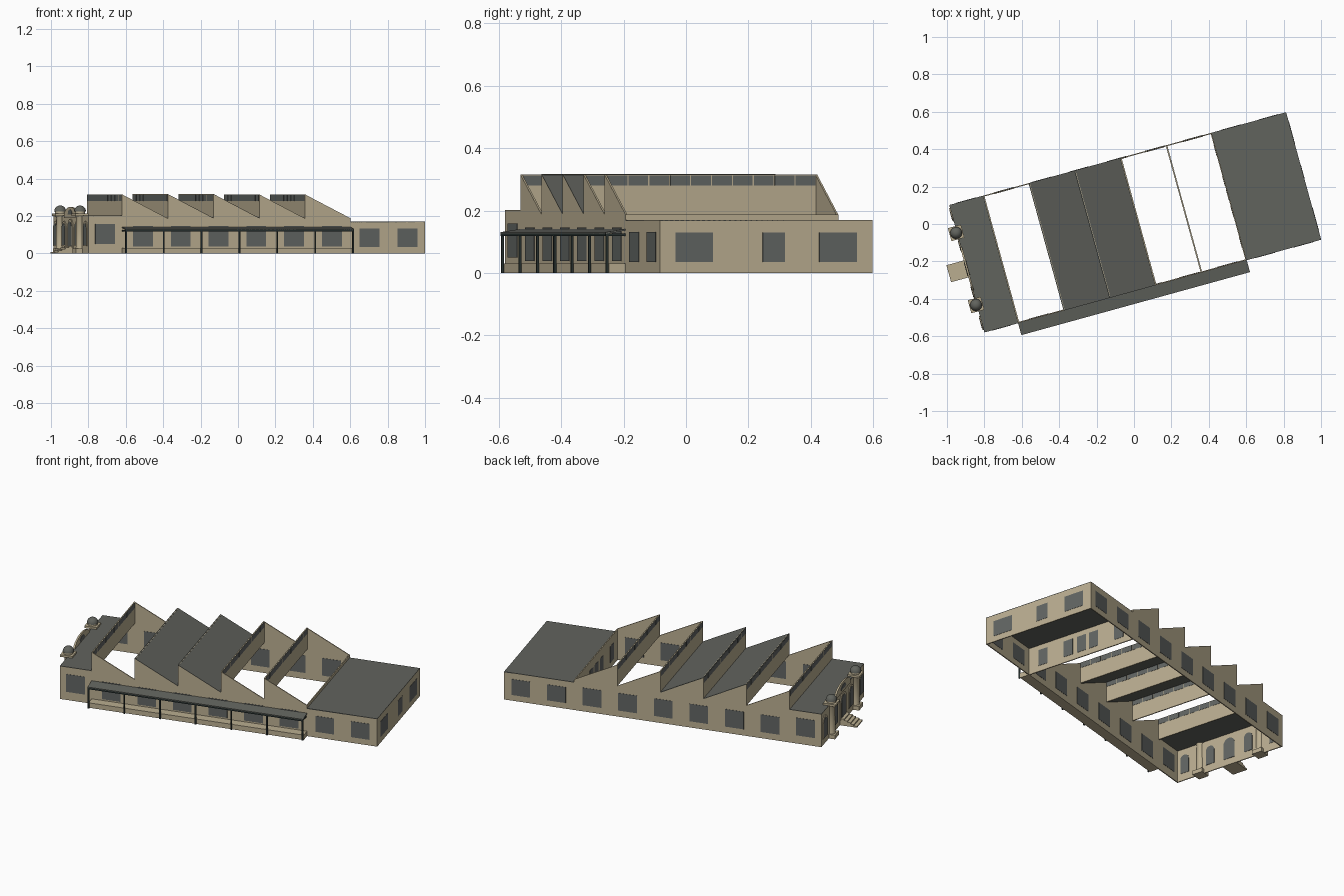
import bpy, bmesh
from math import pi, sin, cos, radians
from mathutils import Matrix, Vector

cube = bpy.data.objects.get("Cube")
if cube:
    bpy.data.objects.remove(cube)


def material(name, rgb):
    m = bpy.data.materials.new(name)
    m.use_nodes = True
    m.diffuse_color = (*rgb, 1)
    m.node_tree.nodes["Principled BSDF"].inputs["Base Color"].default_value = (*rgb, 1)
    return m


TAN = material("tan_plaster", (0.49, 0.42, 0.28))
ROOF = material("grey_roof", (0.12, 0.125, 0.11))
GLASS = material("grey_glass", (0.12, 0.13, 0.125))
IRON = material("dark_iron", (0.02, 0.03, 0.028))

# The plan is drawn along u (length) and v (width), then turned on the site
SITE = Matrix.Translation((-0.80, -0.58, 0)) @ Matrix.Rotation(radians(15.4), 4, 'Z')
LENGTH, WIDTH, T = 1.868, 0.707, 0.006
SAW0, SAW1, TEETH = 0.187, 1.455, 5
PITCH = (SAW1 - SAW0) / TEETH
VALLEY, RIDGE, FRONT_H, REAR_H = 0.187, 0.315, 0.2, 0.168


def finish(name, bm, mat):
    bmesh.ops.recalc_face_normals(bm, faces=bm.faces)
    me = bpy.data.meshes.new(name)
    bm.to_mesh(me)
    bm.free()
    me.materials.append(mat)
    ob = bpy.data.objects.new(name, me)
    ob.matrix_world = SITE
    bpy.context.collection.objects.link(ob)
    return ob


def boxes(name, items, mat):
    """Each item is u0, u1, v0, v1, z0, z1."""
    bm = bmesh.new()
    for u0, u1, v0, v1, z0, z1 in items:
        m = Matrix.Translation(((u0 + u1) / 2, (v0 + v1) / 2, (z0 + z1) / 2)) \
            @ Matrix.Diagonal((u1 - u0, v1 - v0, z1 - z0, 1))
        bmesh.ops.create_cube(bm, size=1, matrix=m)
    return finish(name, bm, mat)


def prisms(name, profiles, axis, lo, hi, mat):
    """Extrude outlines along u (outline in v, z) or along v (outline in u, z)."""
    bm = bmesh.new()
    for pts in profiles:
        def put(t):
            return [bm.verts.new((t, a, z) if axis == 'u' else (a, t, z)) for a, z in pts]
        a, b = put(lo), put(hi)
        bm.faces.new(a)
        bm.faces.new(b[::-1])
        for i in range(len(pts)):
            j = (i + 1) % len(pts)
            bm.faces.new((a[i], b[i], b[j], a[j]))
    return finish(name, bm, mat)


def arch(c, half, z0, spring, rise=None, n=10):
    rise = rise or half
    top = [(c + half * cos(pi * i / n), spring + rise * sin(pi * i / n)) for i in range(n + 1)]
    return [(c + half, z0)] + top + [(c - half, z0)]


def lathe(name, profile, centres, mat, seg=16):
    bm = bmesh.new()
    for cu, cv in centres:
        rings = []
        for r, z in profile:
            rings.append([bm.verts.new((cu + r * cos(2 * pi * i / seg), cv + r * sin(2 * pi * i / seg), z))
                          for i in range(seg)])
        for a, b in zip(rings, rings[1:]):
            for i in range(seg):
                j = (i + 1) % seg
                bm.faces.new((a[i], a[j], b[j], b[i]))
        bm.faces.new(rings[0][::-1])
        bm.faces.new(rings[-1])
    ob = finish(name, bm, mat)
    bpy.ops.object.select_all(action='DESELECT')
    ob.select_set(True)
    bpy.context.view_layer.objects.active = ob
    bpy.ops.object.shade_smooth_by_angle()
    return ob


# Long side walls with sawtooth gables
outline = [(0, 0), (0, FRONT_H), (SAW0, FRONT_H)]
for k in range(TEETH):
    u = SAW0 + k * PITCH
    outline += [(u, RIDGE), (u + PITCH, VALLEY)]
outline += [(SAW1, REAR_H), (LENGTH, REAR_H), (LENGTH, 0)]
outline = [p for i, p in enumerate(outline) if p not in outline[:i]]
prisms("south_wall", [outline], 'v', 0, T, TAN)
prisms("north_wall", [outline], 'v', WIDTH - T, WIDTH, TAN)

# Cross walls
boxes("entrance_wall", [(0, T, T, WIDTH - T, 0, FRONT_H)], TAN)
boxes("rear_wall", [(LENGTH - T, LENGTH, T, WIDTH - T, 0, REAR_H)], TAN)
boxes("partition_wall", [(SAW1 - T, SAW1, T, WIDTH - T, 0, VALLEY)], TAN)
ridges = [SAW0 + k * PITCH for k in range(TEETH)]
boxes("skylight_walls", [(u, u + T, T, WIDTH - T, VALLEY - 0.002, RIDGE) for u in ridges], TAN)

# Skylight panes along the top of every ridge wall
n = 10
step = (WIDTH - 2 * T) / n
boxes("skylight_panes", [(u - 0.001, u + T + 0.001, T + i * step + 0.002, T + (i + 1) * step - 0.002,
                          0.281, RIDGE - 0.002) for u in ridges for i in range(n)], GLASS)

# Roofs: flat ends and two covered teeth
boxes("front_roof", [(0, SAW0, 0, WIDTH, FRONT_H - 0.002, FRONT_H + 0.002)], ROOF)
boxes("rear_roof", [(SAW1, LENGTH, 0, WIDTH, REAR_H - 0.002, REAR_H + 0.002)], ROOF)
slopes = [[(u, RIDGE + 0.002), (u + PITCH, VALLEY + 0.002), (u + PITCH, VALLEY - 0.002), (u, RIDGE - 0.002)]
          for u in ridges[1:3]]
prisms("sawtooth_roofs", slopes, 'v', 0, WIDTH, ROOF)

# Rectangular windows, showing on both faces of the walls
side = []
for i in range(9):
    c = 0.093 + i * 0.2095
    z0, z1 = (0.05, 0.158) if i == 0 else (0.035, 0.132) if i > 6 else (0.038, 0.145)
    for v in (0, WIDTH - T):
        side.append((c - 0.055, c + 0.055, v - 0.0015, v + T + 0.0015, z0, z1))
boxes("side_windows", side, GLASS)
boxes("rear_windows", [(LENGTH - T - 0.0015, LENGTH + 0.0015, a, b, 0.035, 0.13)
                       for a, b in ((0.052, 0.176), (0.342, 0.415), (0.53, 0.655))], GLASS)
boxes("partition_windows", [(SAW1 - T - 0.0015, SAW1 + 0.0015, c - 0.03, c + 0.03, 0.035, 0.135)
                            for c in (0.1, 0.27, 0.36, 0.44, 0.61)], GLASS)

# Entrance front: arched openings, surrounds and curved gable
MID = WIDTH / 2
side_arches = [MID + s * d for s in (-1, 1) for d in (0.128, 0.3)]
prisms("arch_surrounds", [arch(c, 0.038, 0.04, 0.135) for c in side_arches] + [arch(MID, 0.05, 0.03, 0.135)],
       'u', -0.005, 0.001, TAN)
prisms("arched_windows", [arch(c, 0.028, 0.045, 0.133) for c in side_arches], 'u', -0.007, T + 0.002, GLASS)
prisms("entrance_door", [arch(MID, 0.037, 0.04, 0.133)], 'u', -0.007, T + 0.002, GLASS)
prisms("curved_gable", [arch(MID, 0.12, 0.19, 0.203, 0.045, 16)], 'u', -0.004, T, TAN)
prisms("gable_window", [arch(MID, 0.04, 0.208, 0.212, 0.022)], 'u', -0.006, T + 0.002, GLASS)

# Domed columns beside the entrance
spots = [(-0.004, MID + s * 0.2) for s in (-1, 1)]


def blocks(half, z0, z1):
    return [(u - half, u + half, v - half, v + half, z0, z1) for u, v in spots]


boxes("column_bases", blocks(0.032, 0, 0.025), TAN)
lathe("column_shafts", [(0.026, 0.02), (0.022, 0.035), (0.021, 0.19), (0.027, 0.202)], spots, TAN)
boxes("column_caps", blocks(0.036, 0.2, 0.213), TAN)
lathe("column_drums", [(0.027, 0.21), (0.027, 0.225)], spots, TAN)
dome = [(0.032 * cos(a), 0.224 + 0.032 * sin(a)) for a in [i * pi / 14 for i in range(7)]]
lathe("column_domes", dome, spots, ROOF)

# Entrance steps
treads = 5
boxes("entrance_steps", [(-0.1 + i * 0.019, -0.1 + (i + 1) * 0.019 + 0.005, MID - 0.047, MID + 0.047,
                          0, 0.008 * (i + 1)) for i in range(treads)], TAN)

# Covered walkway along the south side
boxes("walkway_platform", [(SAW0, SAW1, -0.055, 0, 0, 0.03)], TAN)
prisms("walkway_roof", [[(0, 0.141), (0, 0.136), (-0.066, 0.125), (-0.066, 0.131)]],
       'u', SAW0, SAW1, ROOF)
boxes("walkway_beam", [(SAW0, SAW1, -0.066, -0.058, 0.118, 0.127)], IRON)
post_gap = (SAW1 - SAW0 - 0.008) / 6
boxes("walkway_posts", [(SAW0 + i * post_gap, SAW0 + i * post_gap + 0.008, -0.065, -0.057, 0, 0.122)
                        for i in range(7)], IRON)
boxes("walkway_rafters", [(SAW0 + i * post_gap, SAW0 + i * post_gap + 0.006, -0.06, 0, 0.118, 0.126)
                          for i in range(7)], IRON)
